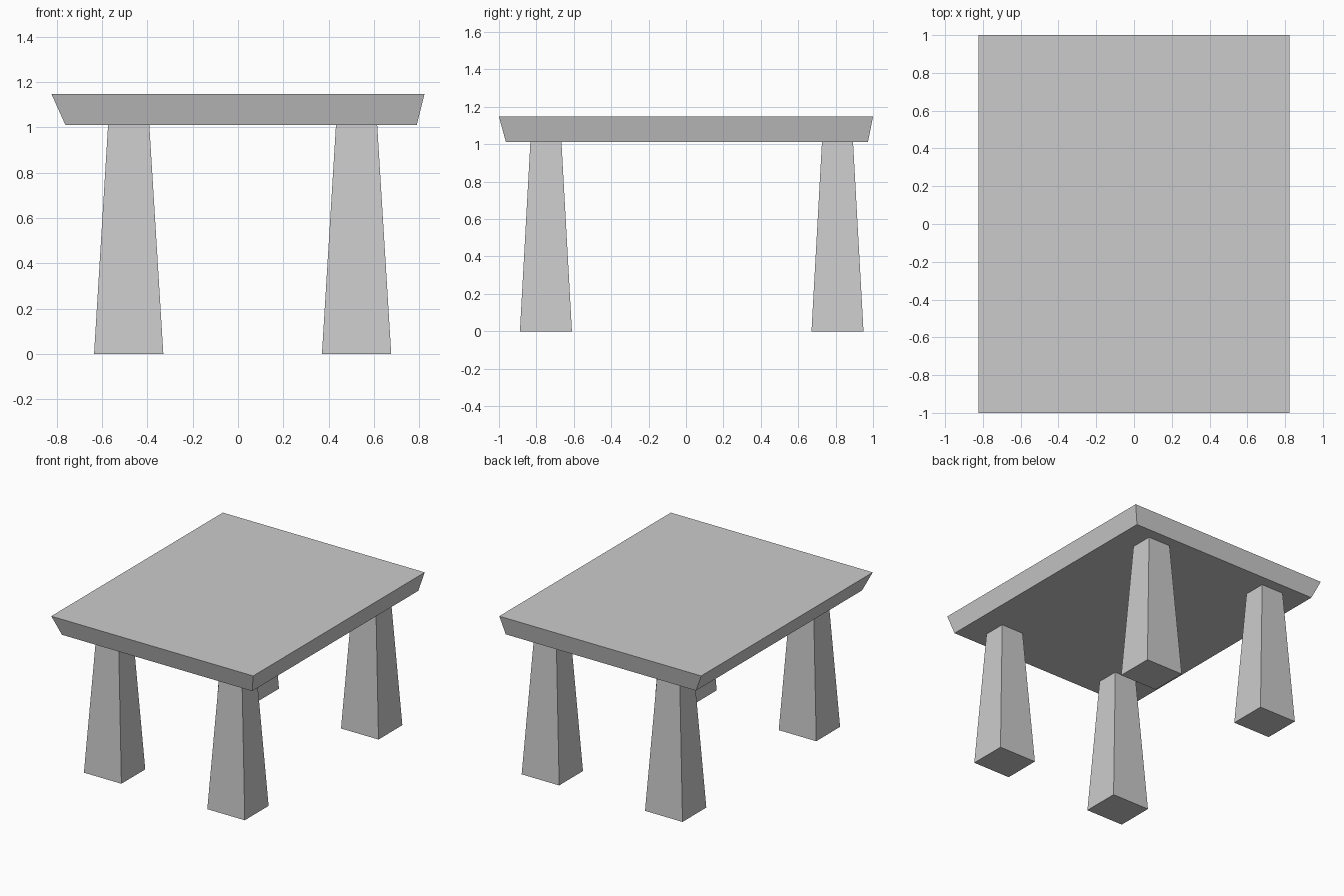
import bpy, bmesh

if "Cube" in bpy.data.objects:
    bpy.data.objects.remove(bpy.data.objects["Cube"])

LEG_H, TOP_Z = 1.012, 1.147


def frustum(name, low, high, z0, z1):
    """Four-sided tapered block; low/high are (x0, x1, y0, y1) rectangles."""
    bm = bmesh.new()
    bmesh.ops.create_cube(bm, size=2)
    for v in bm.verts:
        r, z = (high, z1) if v.co.z > 0 else (low, z0)
        v.co = (r[1] if v.co.x > 0 else r[0], r[3] if v.co.y > 0 else r[2], z)
    mesh = bpy.data.meshes.new(name)
    bm.to_mesh(mesh)
    bm.free()
    obj = bpy.data.objects.new(name, mesh)
    bpy.context.collection.objects.link(obj)
    return obj


def around(cx, cy, hx, hy):
    return (cx - hx, cx + hx, cy - hy, cy + hy)


# Table top: wider above, with uneven undercut edges
frustum("table_top", (-0.763, 0.79, -0.963, 0.973), (-0.824, 0.824, -1, 1), LEG_H, TOP_Z)

# Four tapered legs
for side, x in (("left", -0.483), ("right", 0.524)):
    for end, y in (("front", -0.749), ("back", 0.81)):
        frustum(f"{end}_{side}_leg", around(x, y, 0.153, 0.139),
                around(x, y, 0.091, 0.083), 0, LEG_H)
